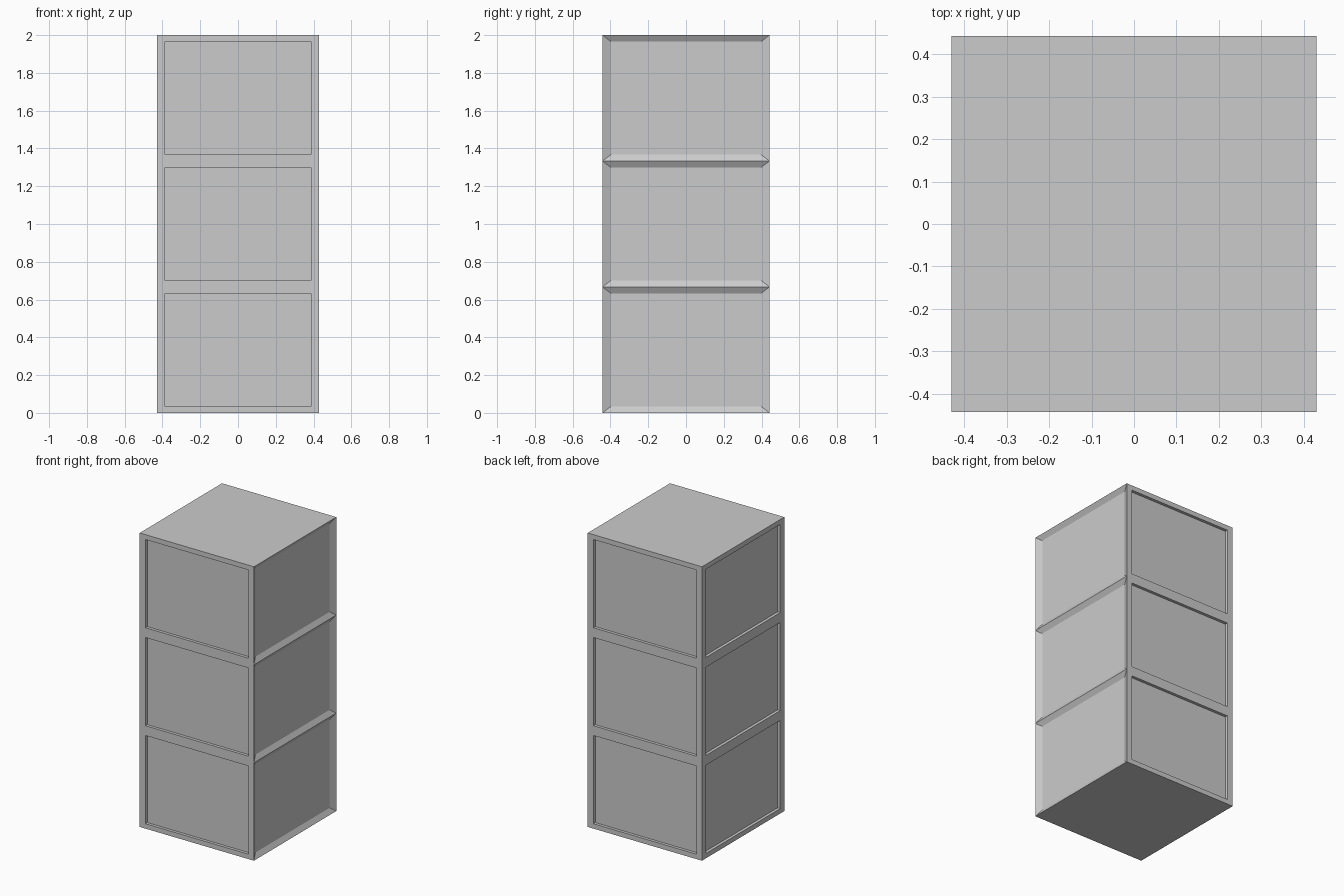
import bpy, bmesh
from mathutils import Vector, Matrix

if "Cube" in bpy.data.objects:
    bpy.data.objects.remove(bpy.data.objects["Cube"])

W, D, H = 0.86, 0.885, 2.0
DEPTH = 0.02      # how far panels are sunk
SHRINK = 0.9      # panel size relative to its cell


def extrude_in(bm, face, scale, depth):
    """Extrude one face, shrink it about its centre and push it inwards."""
    normal = face.normal.copy()
    new = bmesh.ops.extrude_discrete_faces(bm, faces=[face])["faces"][0]
    centre = new.calc_center_median()
    for v in new.verts:
        v.co = centre + (v.co - centre) * scale - normal * depth
    new.normal_update()
    return new


# cabinet body: a box cut into three equal storeys
bm = bmesh.new()
bmesh.ops.create_cube(bm, size=1, matrix=Matrix.Translation((0, 0, H / 2)) @ Matrix.Diagonal((W, D, H, 1)))
for i in (1, 2):
    bmesh.ops.bisect_plane(bm, geom=bm.verts[:] + bm.edges[:] + bm.faces[:],
                           plane_co=(0, 0, H * i / 3), plane_no=(0, 0, 1))
bm.normal_update()

# panels on every side of every storey
for face in [f for f in bm.faces if abs(f.normal.z) < 0.5]:
    if face.normal.x > 0.5:
        # right side: sloped recess without a frame
        extrude_in(bm, face, SHRINK, DEPTH)
    else:
        # front, back, left: flat frame with a stepped recess
        panel = extrude_in(bm, face, SHRINK, 0)
        extrude_in(bm, panel, 1, DEPTH)

bmesh.ops.recalc_face_normals(bm, faces=bm.faces[:])
mesh = bpy.data.meshes.new("cabinet_body")
bm.to_mesh(mesh)
bm.free()
cabinet = bpy.data.objects.new("cabinet_body", mesh)
bpy.context.collection.objects.link(cabinet)
